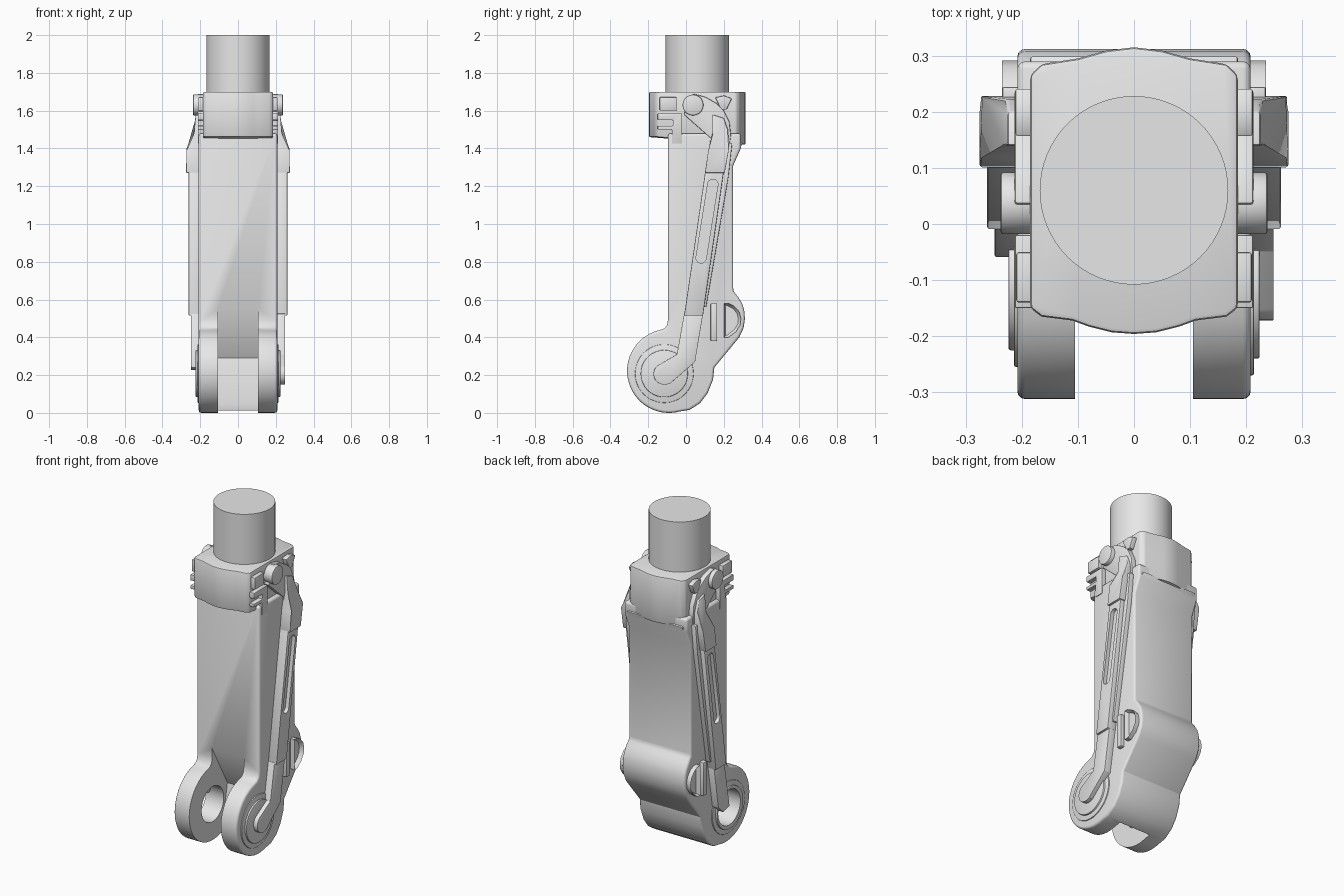
import bpy, bmesh, math

cube = bpy.data.objects.get("Cube")
if cube:
    bpy.data.objects.remove(cube)

grey = bpy.data.materials.new("plain_grey")
grey.use_nodes = True
grey.diffuse_color = (0.8, 0.8, 0.8, 1)
grey.node_tree.nodes["Principled BSDF"].inputs["Base Color"].default_value = (0.8, 0.8, 0.8, 1)


def arc(cy, cz, r, a0, a1, n):
    """Points on an arc, angles in degrees."""
    angles = [math.radians(a0 + (a1 - a0) * i / n) for i in range(n + 1)]
    return [(cy + r * math.cos(a), cz + r * math.sin(a)) for a in angles]


def circle(cy, cz, r, n=40):
    return arc(cy, cz, r, 0, 360, n)[:-1]


def make(name, bottom, top, recess=0):
    """Solid between two matching loops, with an optional sunk end face."""
    bm = bmesh.new()
    a = [bm.verts.new(p) for p in bottom]
    b = [bm.verts.new(p) for p in top]
    n = len(a)
    bm.faces.new(a)
    end = bm.faces.new(b)
    for i in range(n):
        j = (i + 1) % n
        bm.faces.new((a[i], a[j], b[j], b[i]))
    bmesh.ops.recalc_face_normals(bm, faces=bm.faces[:])
    if recess:
        bmesh.ops.inset_region(bm, faces=[end], thickness=recess, depth=0)
        shift = (bottom[0][0] - top[0][0]) * 0.5
        bmesh.ops.translate(bm, verts=end.verts[:], vec=(shift, 0, 0))
    mesh = bpy.data.meshes.new(name)
    bm.to_mesh(mesh)
    bm.free()
    mesh.materials.append(grey)
    obj = bpy.data.objects.new(name, mesh)
    bpy.context.collection.objects.link(obj)
    return obj


def prism(name, pts, x0, x1, recess=0):
    """Side outline (y, z) extruded along x; x1 may depend on z."""
    outer = x1 if callable(x1) else lambda z: x1
    return make(name, [(x0, y, z) for y, z in pts], [(outer(z), y, z) for y, z in pts], recess)


def finish(obj, bevel=0.0, cutters=(), late_cutters=(), segments=2):
    """Cut, round the edges, apply and smooth."""
    def cut(tool):
        m = obj.modifiers.new("cut", "BOOLEAN")
        m.operation, m.solver, m.object = "DIFFERENCE", "EXACT", tool
    for c in cutters:
        cut(c)
    if bevel:
        m = obj.modifiers.new("round", "BEVEL")
        m.width, m.segments, m.limit_method = bevel, segments, "ANGLE"
        m.angle_limit = math.radians(35)
    for c in late_cutters:
        cut(c)
    bpy.ops.object.select_all(action="DESELECT")
    obj.select_set(True)
    bpy.context.view_layer.objects.active = obj
    if obj.modifiers:
        bpy.ops.object.convert(target="MESH")
    bpy.ops.object.shade_smooth_by_angle(angle=math.radians(32))
    for c in list(cutters) + list(late_cutters):
        bpy.data.objects.remove(c)


def pin_hole():
    tool = prism("hole_cutter", circle(-0.09, 0.215, 0.105, 48), -0.5, -0.05)
    tool.hide_render = True
    return tool


# Main strut body with the fork at its foot
outline = arc(-0.09, 0.222, 0.222, 285, 105, 36)
outline += [(-0.115, 0.447), (-0.1, 0.465), (-0.095, 0.495), (-0.095, 1.48),
            (0.29, 1.48), (0.29, 1.4), (0.25, 1.31), (0.25, 0.645), (0.275, 0.615),
            (0.297, 0.58), (0.308, 0.545), (0.312, 0.5), (0.305, 0.45), (0.282, 0.4),
            (0.15, 0.24), (0.143, 0.175), (0.115, 0.105), (0.075, 0.052), (0.02, 0.016)]
body = prism("strut_body", outline, -0.208, 0.208)
fork_gap = prism("fork_gap_cutter", [(-0.5, 0.55), (-0.095, 0.55), (0.05, 0.29),
                                     (0.0, 0.05), (0.02, -0.05), (-0.5, -0.05)], -0.105, 0.105)
fork_gap.hide_render = True
finish(body, 0.014, late_cutters=[fork_gap, pin_hole()], segments=3)

# Head collar with bulged front and back
half = [(0.0, -0.196), (0.04, -0.193), (0.08, -0.183), (0.11, -0.172), (0.165, -0.165),
        (0.185, -0.15), (0.185, 0.265), (0.165, 0.285), (0.1, 0.295), (0.05, 0.309), (0.0, 0.315)]
plan = half + [(-x, y) for x, y in half[-2:0:-1]]
collar = make("head_collar", [(x, y, 1.46 if y < 0 else 1.42) for x, y in plan],
              [(x, y, 1.7) for x, y in plan])
finish(collar, 0.008)

# Sloped gusset under the back of the collar
gusset = prism("back_gusset", [(0.2, 1.3), (0.245, 1.3), (0.3, 1.43), (0.2, 1.45)], -0.185, 0.185)
finish(gusset, 0.004)

# Piston rod
rod_plan = circle(0, 0.06, 0.168, 64)
piston = make("piston", [(x, y, 1.6) for x, y in rod_plan], [(x, y, 2.0) for x, y in rod_plan])
finish(piston)


def block_reach(z):
    """Elbow block leans out towards its lower part."""
    return 0.225 + 0.05 * min(1, max(0, (1.5 - z) / 0.1))


# Side linkage, repeated on both sides
for side, s in (("left", 1), ("right", -1)):
    def part(name, pts, x0, x1, bevel=0.005, recess=0, cutters=(), late=()):
        outer = (lambda z: s * x1(z)) if callable(x1) else s * x1
        obj = prism(f"{side}_{name}", pts, s * x0, outer, recess)
        finish(obj, bevel, cutters, late)

    # Upper link and its pivot
    link = [(0.037, 1.69), (0.105, 1.672), (0.16, 1.64), (0.2, 1.6), (0.23, 1.54),
            (0.238, 1.47), (0.225, 1.38), (0.12, 1.38), (0.13, 1.455), (-0.012, 1.58)]
    part("upper_link", link, 0.17, 0.213)
    part("upper_pivot", circle(0.037, 1.63, 0.055), 0.17, 0.238)
    block = [(0.14, 1.58), (0.2, 1.56), (0.222, 1.5), (0.228, 1.4), (0.205, 1.27),
             (0.1, 1.27), (0.118, 1.39), (0.14, 1.48)]
    part("elbow_block", block, 0.17, block_reach)

    # Long arm with a rounded slot
    slot = arc(0.142, 1.21, 0.027, 172, -8, 10) + arc(0.08, 0.82, 0.027, -8, -188, 10)
    tool = prism("slot_cutter", slot, s * 0.24, s * 0.35)
    tool.hide_render = True
    part("long_arm", [(0.105, 1.3), (0.203, 1.3), (0.09, 0.515), (-0.01, 0.515)],
         0.19, 0.262, late=[tool])
    part("arm_rear_strip", [(0.215, 1.43), (0.245, 1.43), (0.225, 1.25), (0.107, 0.56),
                            (0.088, 0.56)], 0.19, 0.235, 0.004)

    # Foot of the arm; it stops short of the open eye on the right
    foot = [(-0.01, 0.525), (0.09, 0.525), (0.048, 0.27)]
    if s > 0:
        foot += [(-0.085, 0.155)] + arc(-0.115, 0.206, 0.057, 300, 130, 12)
    else:
        foot += [(0.0, 0.225), (-0.06, 0.24)]
    foot += [(-0.048, 0.31)]
    part("arm_foot", foot, 0.19, 0.249)

    # Raised rings around the lower eye
    for name, r, reach in (("outer_eye_ring", 0.155, 0.214), ("inner_eye_ring", 0.125, 0.224)):
        part(name, circle(-0.115 if s > 0 else -0.1, 0.208, r, 48), 0.19, reach, 0.004,
             late=[] if s > 0 else [pin_hole()])

    # Lower rear lug and bar
    lug = [(0.2, 0.4), (0.225, 0.4), (0.265, 0.43), (0.287, 0.465), (0.291, 0.5),
           (0.282, 0.535), (0.255, 0.565), (0.225, 0.58), (0.2, 0.58)]
    part("rear_lug", lug, 0.19, 0.235, 0, recess=0.014)
    part("rear_bar", [(0.13, 0.38), (0.165, 0.38), (0.165, 0.58), (0.13, 0.58)], 0.19, 0.232)

    # Small pads on the collar
    part("square_pad", [(-0.14, 1.6), (-0.05, 1.6), (-0.05, 1.672), (-0.14, 1.672)], 0.17, 0.21)
    part("hook_pad", [(-0.15, 1.5), (-0.075, 1.5), (-0.075, 1.425), (-0.02, 1.425), (-0.02, 1.585),
                      (-0.15, 1.585), (-0.15, 1.55), (-0.07, 1.55), (-0.07, 1.52), (-0.15, 1.52)],
         0.17, 0.212, 0.003)
    part("rear_pad", [(0.185, 1.605), (0.215, 1.605), (0.243, 1.665), (0.2, 1.68), (0.155, 1.67)],
         0.17, 0.212)
